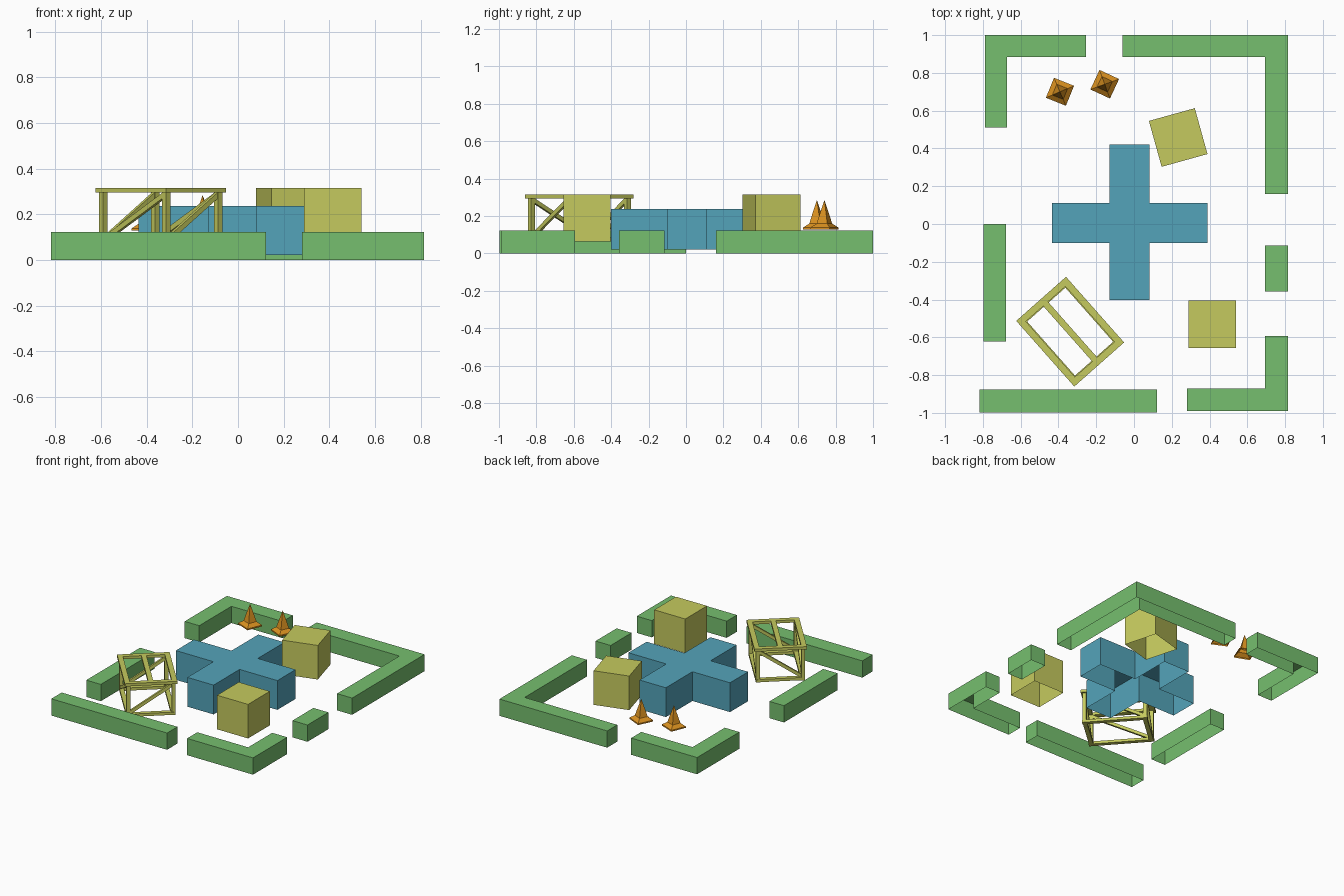
import bpy, bmesh, math
from mathutils import Vector, Matrix

if "Cube" in bpy.data.objects:
    bpy.data.objects.remove(bpy.data.objects["Cube"])


def material(name, rgb):
    m = bpy.data.materials.new(name)
    lin = [((c / 255 + 0.055) / 1.055) ** 2.4 for c in rgb]
    m.diffuse_color = (*lin, 1)
    m.use_nodes = True
    m.node_tree.nodes["Principled BSDF"].inputs["Base Color"].default_value = m.diffuse_color
    return m


GREEN = material("hedge_green", (118, 191, 110))
BLUE = material("platform_blue", (84, 164, 186))
OLIVE = material("crate_olive", (197, 202, 94))
ORANGE = material("cone_orange", (218, 145, 32))


def finish(name, bm, mat, matrix=Matrix()):
    me = bpy.data.meshes.new(name)
    bm.to_mesh(me)
    bm.free()
    me.materials.append(mat)
    ob = bpy.data.objects.new(name, me)
    ob.matrix_world = matrix
    bpy.context.collection.objects.link(ob)
    return ob


def place(x, y, z, deg):
    return Matrix.Translation((x, y, z)) @ Matrix.Rotation(math.radians(deg), 4, 'Z')


def prism(name, pts, z0, z1, mat, matrix=Matrix()):
    """Open-bottomed block from a counter-clockwise outline."""
    bm = bmesh.new()
    lo = [bm.verts.new((x, y, z0)) for x, y in pts]
    hi = [bm.verts.new((x, y, z1)) for x, y in pts]
    n = len(pts)
    for i in range(n):
        j = (i + 1) % n
        bm.faces.new((lo[i], lo[j], hi[j], hi[i]))
    bm.faces.new(hi)
    return finish(name, bm, mat, matrix)


def rect(x0, x1, y0, y1):
    return [(x0, y0), (x1, y0), (x1, y1), (x0, y1)]


# Perimeter walls
H = 0.123
prism("wall_back_left", [(-.79, .51), (-.672, .51), (-.672, .883), (-.255, .883),
                         (-.255, 1), (-.79, 1)], 0, H, GREEN)
prism("wall_back_right", [(-.06, .883), (.693, .883), (.693, .16), (.815, .16),
                          (.815, 1), (-.06, 1)], 0, H, GREEN)
prism("wall_front_right", [(.28, -.99), (.815, -.99), (.815, -.593), (.693, -.593),
                           (.693, -.872), (.28, -.872)], 0, H, GREEN)
prism("wall_left", rect(-.796, -.678, -.623, 0), 0, H, GREEN)
prism("wall_front", rect(-.818, .122, -.997, -.877), 0, H, GREEN)
prism("wall_right", rect(.693, .815, -.358, -.115), 0, H, GREEN)

# Central cross platform
prism("cross_platform", [(-.13, -.402), (.083, -.402), (.083, -.1), (.39, -.1), (.39, .111),
                         (.083, .111), (.083, .42), (-.13, .42), (-.13, .111),
                         (-.435, .111), (-.435, -.1), (-.13, -.1)], .022, .237, BLUE)

# Solid crates
c = 0.126
for name, x, y, deg in (("crate_front", .415, -.53, 0), ("crate_back", .234, .458, 15.5)):
    prism(name, rect(-c, c, -c, c), .065, .315, OLIVE, place(x, y, 0, deg))


# Open timber frame
def beam(bm, p, q, w, h):
    p, q = Vector(p), Vector(q)
    d = q - p
    x = d.normalized()
    side = Vector((0, 0, 1)).cross(x)
    side = side.normalized() if side.length > 1e-4 else Vector((0, 1, 0))
    up = x.cross(side)
    rot = Matrix((x * d.length, side * w, up * h)).transposed().to_4x4()
    bmesh.ops.create_cube(bm, size=1, matrix=Matrix.Translation((p + q) / 2) @ rot)


bm = bmesh.new()
LU, LV = .232, .176            # half length and half width
W, T, Z0, Z1 = .036, .02, .065, .315
a, b = LU - W / 2, LV - W / 2
for z, w, inset in ((Z1 - T / 2, W, 0), (Z0 + T / 2, .03, .008)):
    for s in (-1, 1):
        beam(bm, (-LU + inset, s * (b - inset), z), (LU - inset, s * (b - inset), z), w, T)
        beam(bm, (s * (a - inset), -b + W / 2, z), (s * (a - inset), b - W / 2, z), w, T)
beam(bm, (-a, 0, Z1 - T / 2), (a, 0, Z1 - T / 2), .034, T)
pu, pv = a - .006, b - .006
for s in (-1, 1):
    for t in (-1, 1):
        beam(bm, (s * pu, t * pv, Z0), (s * pu, t * pv, Z1 - T), .026, .026)
    beam(bm, (-pu, s * pv, Z0 + .02), (pu, s * pv, Z1 - .025), .018, .022)
    beam(bm, (s * pu, -pv, Z0 + .02), (s * pu, pv, Z1 - .025), .018, .022)
finish("timber_frame", bm, OLIVE, place(-.338, -.57, 0, -48.5))

# Four-sided flared cones
for name, x, y, deg in (("cone_left", -.392, .70, -22), ("cone_right", -.155, .74, -25)):
    bm = bmesh.new()
    rings = [[bm.verts.new((sx * r, sy * r, z)) for sx, sy in ((-1, -1), (1, -1), (1, 1), (-1, 1))]
             for r, z in ((.057, .128), (.057, .138), (.031, .16), (.018, .215))]
    tip = bm.verts.new((0, 0, .285))
    for i in range(4):
        j = (i + 1) % 4
        for lo, hi in zip(rings, rings[1:]):
            bm.faces.new((lo[i], lo[j], hi[j], hi[i]))
        bm.faces.new((rings[-1][i], rings[-1][j], tip))
    finish(name, bm, ORANGE, place(x, y, 0, deg))
